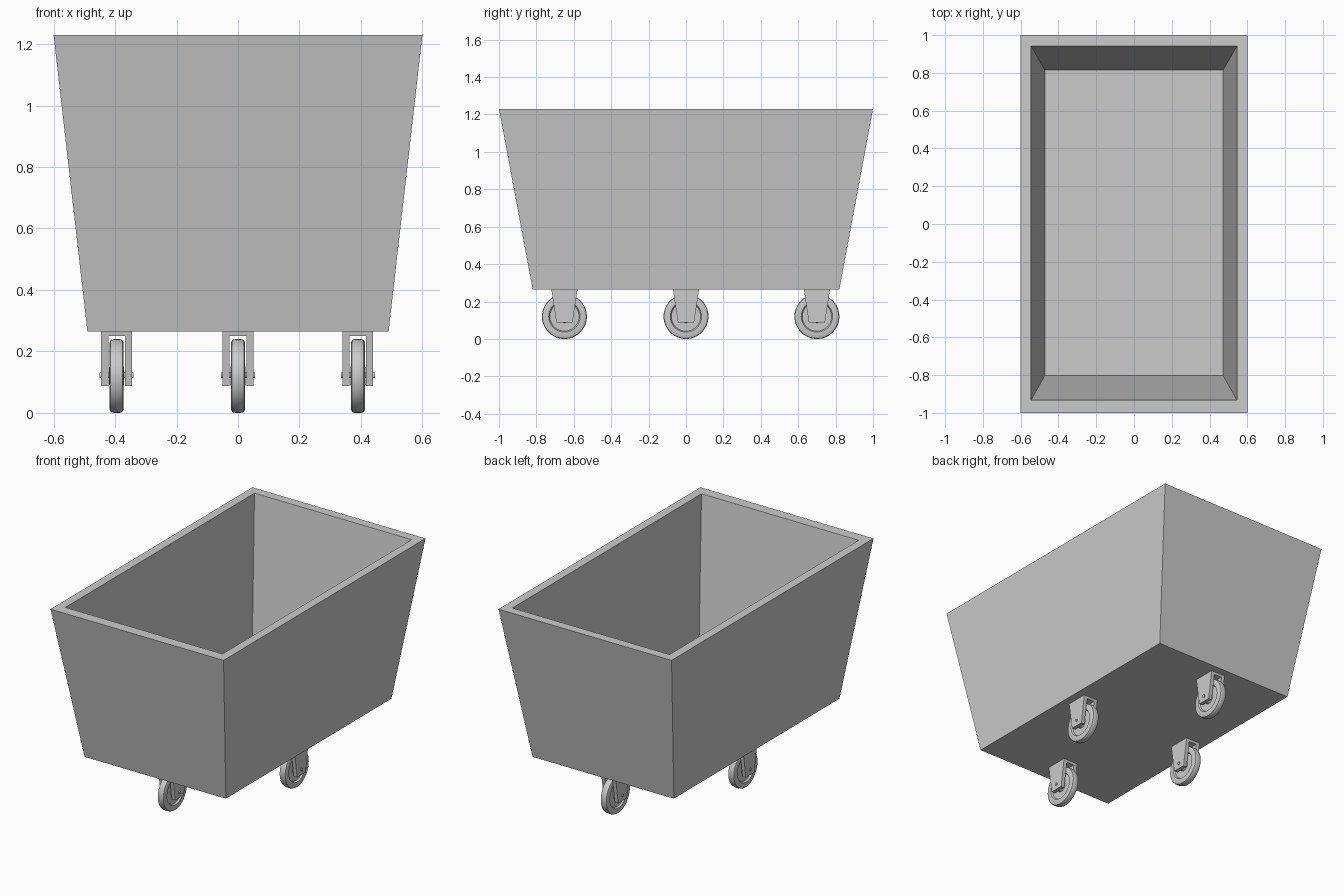
import bpy, bmesh, math
from mathutils import Matrix, Vector

if "Cube" in bpy.data.objects:
    bpy.data.objects.remove(bpy.data.objects["Cube"])


def make_object(name, bm, smooth=False):
    bmesh.ops.recalc_face_normals(bm, faces=bm.faces)
    mesh = bpy.data.meshes.new(name)
    bm.to_mesh(mesh)
    bm.free()
    obj = bpy.data.objects.new(name, mesh)
    bpy.context.collection.objects.link(obj)
    if smooth:
        bpy.ops.object.select_all(action='DESELECT')
        obj.select_set(True)
        bpy.context.view_layer.objects.active = obj
        bpy.ops.object.shade_smooth_by_angle(angle=math.radians(30))
    return obj


# Open tapered tub: rectangular rings from outer bottom, over the rim, to the inner floor
def tub():
    bm = bmesh.new()
    # half width, front y, back y, height
    sections = [(0.49, -0.82, 0.82, 0.265), (0.60, -1.0, 1.0, 1.23),
                (0.545, -0.932, 0.942, 1.23), (0.472, -0.803, 0.815, 0.32)]
    rings = [[bm.verts.new(p) for p in ((-w, f, z), (w, f, z), (w, b, z), (-w, b, z))]
             for w, f, b, z in sections]
    for a, b in zip(rings, rings[1:]):
        for i in range(4):
            j = (i + 1) % 4
            bm.faces.new((a[i], a[j], b[j], b[i]))
    bm.faces.new(rings[0])
    bm.faces.new(rings[-1])
    make_object("tub", bm)


# Fork: U-shaped outline, tapering in depth towards the bottom
def fork(name, x, y):
    bm = bmesh.new()
    outline = [(-0.05, 0.088), (-0.027, 0.088), (-0.027, 0.25), (0.027, 0.25),
               (0.027, 0.088), (0.05, 0.088), (0.05, 0.266), (-0.05, 0.266)]

    def depth(z):
        return 0.043 + 0.027 * (z - 0.088) / 0.178

    front, back = [[bm.verts.new((x + px, y + s * depth(pz), pz)) for px, pz in outline]
                   for s in (-1, 1)]
    bm.faces.new(front)
    bm.faces.new(back)
    for i in range(8):
        j = (i + 1) % 8
        bm.faces.new((front[i], front[j], back[j], back[i]))
    make_object(name, bm)


# Wheel: lathed section (offset along axle, radius) with a recessed disc and a hub
def wheel(name, x, y):
    bm = bmesh.new()
    half = [(0.024, 0.0), (0.024, 0.03), (0.012, 0.034), (0.012, 0.078),
            (0.022, 0.084), (0.023, 0.108), (0.019, 0.117), (0.009, 0.12)]
    section = half + [(-o, r) for o, r in reversed(half)]
    centre = Vector((x, y, 0.12))
    verts = [bm.verts.new(centre + Vector((o, 0, r))) for o, r in section]
    edges = [bm.edges.new(pair) for pair in zip(verts, verts[1:])]
    bmesh.ops.spin(bm, geom=verts + edges, cent=centre, axis=(1, 0, 0),
                   angle=math.tau, steps=48, use_merge=False)
    bmesh.ops.remove_doubles(bm, verts=bm.verts, dist=1e-5)
    make_object(name, bm, smooth=True)


# Axle pin running through both fork legs
def axle(name, x, y):
    bm = bmesh.new()
    place = Matrix.Translation((x, y, 0.122)) @ Matrix.Rotation(math.pi / 2, 4, 'Y')
    bmesh.ops.create_cone(bm, cap_ends=True, segments=16, radius1=0.009,
                          radius2=0.009, depth=0.11, matrix=place)
    make_object(name, bm, smooth=True)


tub()

# Four casters in a diamond layout
casters = {"front": (0, -0.65), "back": (0, 0.70), "left": (-0.395, 0), "right": (0.39, 0)}
for side, (cx, cy) in casters.items():
    fork(side + "_caster_fork", cx, cy)
    wheel(side + "_caster_wheel", cx, cy)
    axle(side + "_caster_axle", cx, cy)
